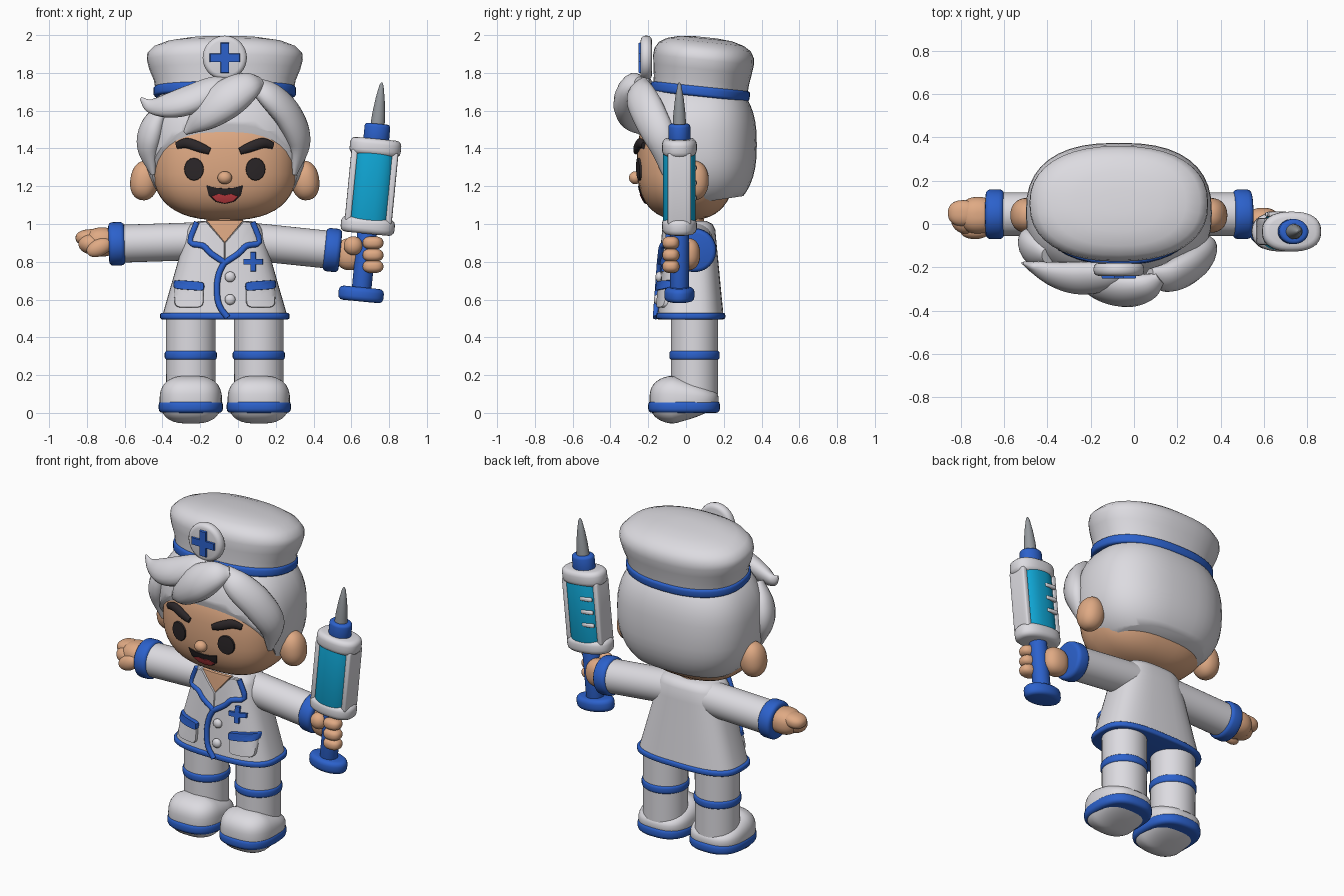
import bpy, bmesh, math
from mathutils import Vector, Matrix

if "Cube" in bpy.data.objects:
    bpy.data.objects.remove(bpy.data.objects["Cube"])

CX = -0.07  # middle line of the figure


def material(name, *rgb):
    m = bpy.data.materials.new(name)
    m.use_nodes = True
    m.diffuse_color = (*rgb, 1)
    m.node_tree.nodes["Principled BSDF"].inputs["Base Color"].default_value = (*rgb, 1)
    return m


WHITE = material("soft white", .72, .71, .75)
BLUE = material("trim blue", .025, .12, .6)
SKIN = material("warm skin", .74, .4, .23)
DARK = material("near black", .025, .02, .022)
RED = material("tongue red", .7, .06, .07)
CYAN = material("liquid cyan", .005, .38, .66)
STEEL = material("needle grey", .3, .32, .34)


def finish(name, bm, mat, matrix=None, angle=50):
    bmesh.ops.recalc_face_normals(bm, faces=bm.faces)
    me = bpy.data.meshes.new(name)
    bm.to_mesh(me)
    bm.free()
    me.materials.append(mat)
    me.shade_smooth()
    me.set_sharp_from_angle(angle=math.radians(angle))
    ob = bpy.data.objects.new(name, me)
    bpy.context.scene.collection.objects.link(ob)
    if matrix:
        ob.matrix_world = matrix
    return ob


def skin_rings(bm, rings):
    """Bridge closed rings of points and cap both ends."""
    rows = [[bm.verts.new(p) for p in ring] for ring in rings]
    n = len(rows[0])
    for a, b in zip(rows, rows[1:]):
        for i in range(n):
            j = (i + 1) % n
            bm.faces.new((a[i], a[j], b[j], b[i]))
    bm.faces.new(rows[0][::-1])
    bm.faces.new(rows[-1])


def power(v, e):
    return math.copysign(abs(v) ** (2 / e), v)


def oval(rx, ry, e=2, n=40):
    turns = [math.tau * i / n for i in range(n)]
    return [(rx * power(math.cos(a), e), ry * power(math.sin(a), e)) for a in turns]


def loft(name, rings, mat, matrix=None, e=2):
    """Stack of ovals (z, rx, ry, cy)."""
    bm = bmesh.new()
    skin_rings(bm, [[(x, y + cy, z) for x, y in oval(rx, ry, e)] for z, rx, ry, cy in rings])
    return finish(name, bm, mat, matrix)


def puck(name, rx, ry, low, high, bevel, mat, matrix=None, e=2):
    """Oval slab with rounded rims."""
    rings = []
    for base, sign, turns in ((low, 1, (0, 1, 2, 3)), (high, -1, (3, 2, 1, 0))):
        for k in turns:
            a = k * math.pi / 6
            inset = bevel * (1 - math.sin(a))
            rings.append((base + sign * bevel * (1 - math.cos(a)), rx - inset, ry - inset, 0))
    return loft(name, rings, mat, matrix, e)


def blob_mesh(radii, e=2):
    bm = bmesh.new()
    rings = []
    for k in range(1, 24):
        a = math.pi * (k / 24 - .5)
        w, h = power(math.cos(a), e), power(math.sin(a), e)
        rings.append([(x * w, y * w, radii[2] * h) for x, y in oval(radii[0], radii[1], e)])
    skin_rings(bm, rings)
    return bm


def blob(name, centre, radii, mat, e=2, tilt=0):
    turn = Matrix.Translation(centre) @ Matrix.Rotation(math.radians(tilt), 4, 'Y')
    return finish(name, blob_mesh(radii, e), mat, turn)


def sweep(name, pts, mat, centre, flat=1, steps=6):
    """Tapered oval tube through (x, y, z, r); it flattens towards centre."""
    pts = [Vector(p) for p in pts]
    ext = [pts[0] * 2 - pts[1], *pts, pts[-1] * 2 - pts[-2]]
    path = []
    for p, q, r, s in zip(ext, ext[1:], ext[2:], ext[3:]):
        for k in range(steps):
            t = k / steps
            path.append(.5 * (2 * q + (r - p) * t + (2 * p - 5 * q + 4 * r - s) * t * t
                              + (3 * q - p - 3 * r + s) * t ** 3))
    path.append(pts[-1])
    rings = []
    for i, p in enumerate(path):
        c = p.xyz
        tan = (path[min(i + 1, len(path) - 1)].xyz - path[max(i - 1, 0)].xyz).normalized()
        out = c - Vector(centre)
        out = (out - tan * out.dot(tan)).normalized()
        side = tan.cross(out)
        rings.append([c + side * u + out * v for u, v in oval(p.w, p.w * flat, n=16)])
    bm = bmesh.new()
    skin_rings(bm, rings)
    return finish(name, bm, mat)


def patch(name, outline, surface, lift, mat):
    """Thin plate that hugs a front surface; outline is (x, z)."""
    fine = []
    for (x, z), (u, w) in zip(outline, outline[1:] + outline[:1]):
        fine += [(x + (u - x) * k / 3, z + (w - z) * k / 3) for k in range(3)]
    mx, mz = (sum(c) / len(fine) for c in zip(*fine))
    rings = []
    for f, up in ((.05, lift), (.35, lift), (.7, lift), (.96, lift), (1, lift * .6), (1, -.012)):
        flat = [(mx + (x - mx) * f, mz + (z - mz) * f) for x, z in fine]
        rings.append([(CX + x, surface(x, z) - up, z) for x, z in flat])
    bm = bmesh.new()
    skin_rings(bm, rings)
    return finish(name, bm, mat, angle=35)


def disc(x, z, rx, rz):
    return [(x + u, z + v) for u, v in oval(rx, rz, n=16)]


def cross(x, z, a, b):
    quarter = [(b, a), (b, b), (a, b)]
    pts = []
    for k in range(4):
        for u, v in quarter[::-1]:
            for _ in range(k):
                u, v = -v, u
            pts.append((x + u, z + v))
    return pts


def along(a, b):
    a, b = Vector(a), Vector(b)
    return Matrix.Translation(a) @ (b - a).to_track_quat('Z', 'Y').to_matrix().to_4x4()


def at(x, y, z):
    return Matrix.Translation((CX + x, y, z))


# Legs and shoes
for side, s in (("right", -1), ("left", 1)):
    x = s * .18
    loft(side + "_leg", [(.1, .13, .125, 0), (.54, .132, .125, 0)], WHITE, at(x, .045, 0))
    puck(side + "_leg_band", .138, .133, .28, .33, .015, BLUE, at(x, .045, 0))
    puck(side + "_sole", .17, .19, 0, .065, .022, BLUE, at(x, -.01, 0), 2.6)
    puck(side + "_sole_pad", .075, .08, -.001, .02, .004, WHITE, at(x, -.01, 0))
    bm = blob_mesh((.165, .183, .13), 2.7)
    for v in bm.verts:
        v.co.z *= 1 - .45 * min(max((v.co.y + .06) / .2, 0), 1)
    finish(side + "_shoe", bm, WHITE, at(x, -.01, .07))


# Coat
def coat_size(z):
    t = (z - .5) / .47
    return .335 - .135 * t, .175 - .04 * t, .025 - .005 * t


def coat(x, z):
    hx, hy, cy = coat_size(z)
    return cy - hy * max(1 - abs(x / hx) ** 3, .02) ** (1 / 3)


rings = [(z, *coat_size(z)) for z in (.5, .65, .8, .9, .97)]
loft("coat", rings + [(1.0, .18, .12, .02), (1.015, .14, .09, .02)], WHITE, at(0, 0, 0), 3)
puck("coat_hem", .343, .183, .495, .53, .012, BLUE, at(0, .025, 0), 3)
loft("neck", [(.9, .09, .08, 0), (1.1, .1, .09, 0)], SKIN, at(0, .01, 0))
patch("chest", [(-.1, 1.02), (.1, 1.02), (0, .9)], coat, .006, SKIN)


def trim(name, pts, r=.016):
    full = [(CX + x, coat(x, z) - .012, z, r) for x, z in pts]
    sweep(name, full, BLUE, (CX, 50, .8), .9, 3)


edge = [(.147, 1.01), (.183, .905), (.115, .885), (.075, .845), (0, .795)]
for side, s in (("right", -1), ("left", 1)):
    outer = [(s * x, z) for x, z in edge]
    patch(side + "_lapel", outer + [(0, .9), (s * .1, 1.015)], coat, .012, WHITE)
    trim(side + "_lapel_trim", outer)
    px = s * .19
    box = [(px + u * .078, .625 + v * .068) for u, v in oval(1, 1, 5, 20)]
    patch(side + "_pocket", box, coat, .016, WHITE)
    flap = [(px + u * .082, .675 + v * .024 + s * u * .006) for u, v in oval(1, 1, 5, 20)]
    patch(side + "_pocket_flap", flap, coat, .026, BLUE)
trim("coat_opening", [(0, .8), (-.03, .74), (-.042, .66), (-.03, .57), (.015, .505)])
patch("coat_cross", cross(.15, .8, .052, .014), coat, .012, BLUE)
for name, z in (("upper", .72), ("lower", .6)):
    blob(name + "_button", (CX + .028, coat(.028, z) - .008, z), (.028, .02, .028), WHITE)

# Arms and cuffs
for side, a, b in (("right", (-.18, .045, .91), (-.64, .045, .895)),
                   ("left", (.04, .045, .91), (.5, .045, .862))):
    arm = along(a, b)
    loft(side + "_sleeve", [(0, .1, .1, 0), (.44, .1, .1, 0)], WHITE, arm)
    puck(side + "_cuff", .115, .115, .42, .505, .022, BLUE, arm)

# Pointing hand
blob("right_palm", (-.72, .04, .905), (.09, .085, .077), SKIN, 2.3)
blob("right_finger", (-.79, .05, .93), (.07, .06, .042), SKIN, 2.3, -6)
blob("right_knuckles", (-.775, .02, .895), (.07, .065, .055), SKIN)
blob("right_thumb", (-.735, -.035, .875), (.07, .035, .045), SKIN, 2, -25)

# Gripping hand
blob("left_palm", (.595, .01, .84), (.08, .065, .085), SKIN, 2.3)
blob("left_thumb", (.61, -.07, .885), (.05, .045, .05), SKIN, 2, 20)
for name, z in (("top", .9), ("middle", .835), ("bottom", .775)):
    blob(name + "_grip_finger", (.715, -.08, z), (.055, .045, .035), SKIN, 2.4)

# Syringe, built upright and leaned
lean = along((.648, -.035, .59), (.761, -.035, 1.75))


def lean_at(x, y, z):
    return lean @ Matrix.Translation((x, y, z))


axis_turn = lean.to_quaternion().to_matrix() @ Vector((1, 0, 0))
if abs(axis_turn.x) < .5:  # keep the wide side facing front
    lean = lean @ Matrix.Rotation(math.pi / 2, 4, 'Z')
puck("plunger_plate", .12, .08, 0, .075, .025, BLUE, lean)
puck("plunger_rod", .052, .05, .04, .4, .01, BLUE, lean)
puck("lower_flange", .143, .092, .36, .445, .028, WHITE, lean, 2.4)
puck("liquid", .112, .086, .42, .8, .01, CYAN, lean, 2.4)
puck("upper_flange", .136, .092, .775, .865, .028, WHITE, lean, 2.4)
for side, s in (("right", -1), ("left", 1)):
    puck(side + "_barrel_rail", .018, .062, .42, .8, .01, WHITE, lean_at(s * .107, 0, 0), 5)
for k in range(3):
    puck(f"scale_mark_{k + 1}", .04, .012, -.011, .011, .006, WHITE,
         lean_at(.055, -.08, .545 + k * .08), 4)
puck("nozzle", .068, .058, .85, .945, .016, BLUE, lean)
loft("needle", [(.93, .038, .036, 0), (1.0, .034, .032, 0), (1.08, .024, .023, 0),
                (1.15, .011, .01, 0), (1.165, .003, .003, 0)], STEEL, lean)

# Head and ears
HEAD, HR, HE = (CX, 0, 1.33), (.385, .26, .31), 2.6
blob("head", HEAD, HR, SKIN, HE)


def face(x, z):
    left = 1 - abs((z - HEAD[2]) / HR[2]) ** HE - abs(x / HR[0]) ** HE
    return -HR[1] * max(left, .01) ** (1 / HE)


for side, s in (("right", -1), ("left", 1)):
    blob(side + "_ear", (CX + s * .425, .04, 1.23), (.075, .08, .105), SKIN, 2.2, -s * 8)
    patch(side + "_eye", disc(s * .163, 1.29, .052, .06), face, .009, DARK)
    brow = [(.255, 1.415, .018), (.2, 1.428, .027), (.13, 1.405, .026), (.08, 1.385, .018)]
    sweep(side + "_brow", [(CX + s * x, face(x, z) - .008, z, r) for x, z, r in brow],
          DARK, (CX, 50, 1.4), .7)
blob("nose", (CX, -.268, 1.245), (.038, .034, .034), SKIN)
smile = [(-.098, 1.205), (-.05, 1.192), (0, 1.188), (.05, 1.192), (.098, 1.205),
         (.085, 1.15), (.05, 1.118), (0, 1.106), (-.05, 1.118), (-.085, 1.15)]
patch("mouth", smile, face, .006, DARK)
tongue = [(-.072, 1.145), (-.035, 1.16), (0, 1.152), (.035, 1.16), (.072, 1.145),
          (.045, 1.12), (0, 1.109), (-.045, 1.12)]
patch("tongue", tongue, face, .009, RED)

# Hair shell, cut open around the face and neck
bm = blob_mesh((.43, .325, .37), 2.5)
for co, no in (((0, -.32, .11), (0, .33, .22)), ((0, 0, -.31), (0, -.15, 1))):
    cut = bmesh.ops.bisect_plane(bm, geom=bm.verts[:] + bm.edges[:] + bm.faces[:],
                                 plane_co=co, plane_no=no, clear_inner=True)
    rim = [g for g in cut["geom_cut"] if isinstance(g, bmesh.types.BMEdge)]
    bmesh.ops.contextual_create(bm, geom=rim)
finish("hair", bm, WHITE, at(0, .05, 1.42))

# Hair locks
locks = {
    "front_lock": [(.12, -.25, 1.75, .035), (.05, -.29, 1.73, .085), (-.06, -.3, 1.66, .11),
                   (-.18, -.28, 1.57, .085), (-.28, -.24, 1.485, .015)],
    "curl_lock": [(-.515, -.18, 1.665, .008), (-.46, -.2, 1.625, .04), (-.36, -.235, 1.63, .075),
                  (-.25, -.25, 1.66, .09), (-.12, -.24, 1.72, .075), (-.02, -.22, 1.75, .03)],
    "left_lock": [(.07, -.24, 1.75, .04), (.17, -.24, 1.68, .085), (.27, -.19, 1.57, .095),
                  (.325, -.13, 1.43, .08), (.3, -.11, 1.26, .015)],
    "right_lock": [(-.4, -.15, 1.62, .04), (-.455, -.12, 1.51, .085), (-.475, -.1, 1.4, .08),
                   (-.45, -.1, 1.26, .015)],
}
for name, pts in locks.items():
    sweep(name, pts, WHITE, (CX, .05, 1.42), .68, 8)

# Hat with band and badge
tilt = at(0, .075, 1.7) @ Matrix.Rotation(math.radians(-6), 4, 'X')
crown = [(0, .365, .25), (.06, .375, .253), (.12, .4, .262), (.17, .413, .268), (.205, .41, .265),
         (.24, .375, .245), (.265, .31, .205), (.283, .2, .14), (.29, .08, .06)]
loft("hat", [(z, rx, ry, 0) for z, rx, ry in crown], WHITE, tilt, 2.3)
puck("hat_band", .378, .264, -.025, .03, .015, BLUE, tilt, 2.3)
facing = Matrix.Rotation(math.pi / 2, 4, 'X')
puck("badge", .117, .117, -.03, .03, .025, WHITE, at(0, -.21, 1.88) @ facing)
patch("badge_cross", cross(0, 1.88, .08, .022), lambda x, z: -.238, .014, BLUE)
